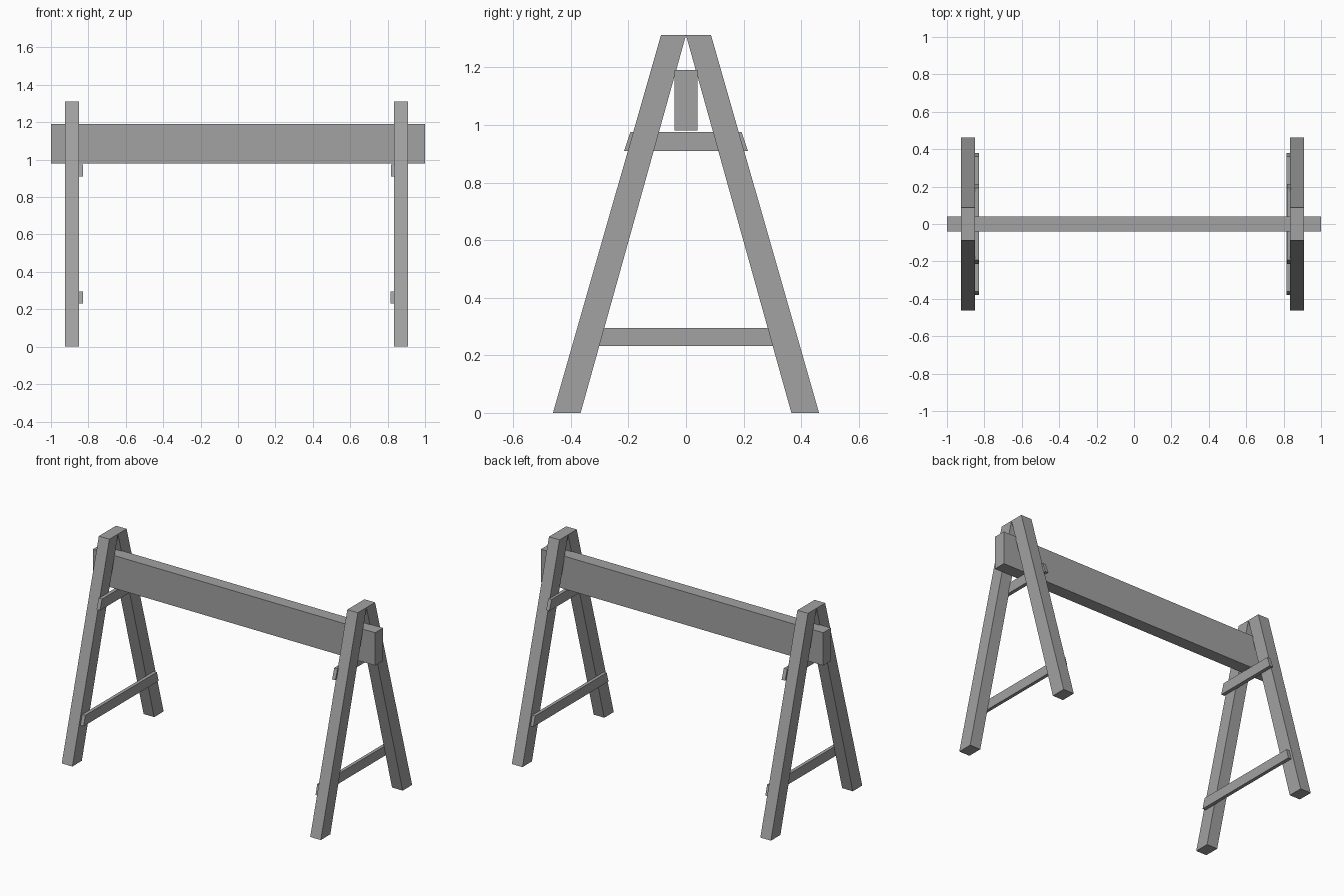
import bpy
import bmesh

cube = bpy.data.objects.get("Cube")
if cube:
    bpy.data.objects.remove(cube, do_unlink=True)

grey = bpy.data.materials.new("plain grey")
grey.use_nodes = True
colour = (0.36, 0.36, 0.36, 1)
grey.diffuse_color = colour
grey.node_tree.nodes["Principled BSDF"].inputs["Base Color"].default_value = colour


def plank(name, profile, x0, x1):
    """Extrude a (y, z) outline along x from x0 to x1."""
    bm = bmesh.new()
    face = bm.faces.new([bm.verts.new((x0, y, z)) for y, z in profile])
    result = bmesh.ops.extrude_face_region(bm, geom=[face])
    for item in result["geom"]:
        if isinstance(item, bmesh.types.BMVert):
            item.co.x = x1
    bmesh.ops.recalc_face_normals(bm, faces=bm.faces)
    mesh = bpy.data.meshes.new(name)
    bm.to_mesh(mesh)
    bm.free()
    mesh.materials.append(grey)
    obj = bpy.data.objects.new(name, mesh)
    bpy.context.collection.objects.link(obj)
    return obj


def brace(name, z0, z1, bottom, top, x0, x1):
    """Crosspiece with ends cut parallel to the legs."""
    plank(name, [(-bottom, z0), (bottom, z0), (top, z1), (-top, z1)], x0, x1)


# Top beam
plank("beam", [(-0.04, 0.98), (0.04, 0.98), (0.04, 1.19), (-0.04, 1.19)], -1, 1)

# Trestles: leg span in x, then the thin braces on the inner side
for side, leg_x, upper_x, lower_x in (
    ("right", (-0.925, -0.85), (-0.852, -0.828), (-0.85, -0.828)),
    ("left", (0.835, 0.91), (0.817, 0.84), (0.815, 0.836)),
):
    for end, s in (("front", -1), ("back", 1)):
        outline = [(s * 0.462, 0), (s * 0.366, 0), (0, 1.312), (s * 0.087, 1.312)]
        plank(f"{side}_{end}_leg", outline, *leg_x)
    brace(f"{side}_upper_brace", 0.91, 0.975, 0.215, 0.193, *upper_x)
    brace(f"{side}_lower_brace", 0.232, 0.295, 0.38, 0.362, *lower_x)
